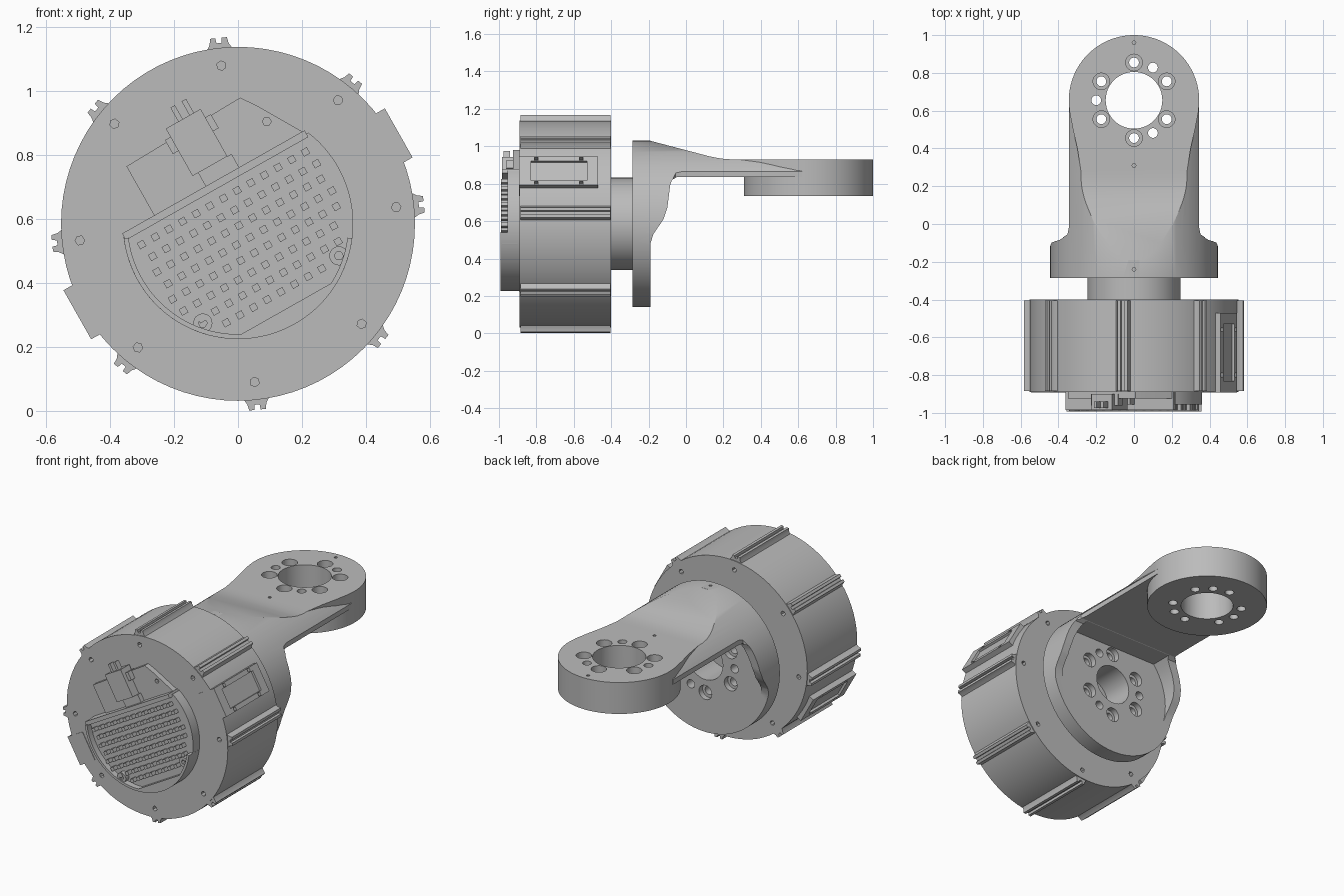
import bpy
from math import cos, sin, pi, radians, hypot

cube = bpy.data.objects.get("Cube")
if cube:
    bpy.data.objects.remove(cube, do_unlink=True)

grey = bpy.data.materials.new("plain grey")
grey.use_nodes = True
colour = (0.5, 0.5, 0.5, 1)
grey.diffuse_color = colour
grey.node_tree.nodes["Principled BSDF"].inputs["Base Color"].default_value = colour

CZ = 0.585          # height of the motor axis
EY = 0.655          # centre of the arm's end ring
TILT = radians(29.5)  # tilt of the electronics


def circle(x, y, r, n=64, start=0.0, end=2 * pi):
    full = abs(end - start - 2 * pi) < 1e-6
    steps = n if full else n - 1
    return [(x + r * cos(start + (end - start) * i / steps),
             y + r * sin(start + (end - start) * i / steps)) for i in range(n)]


def turned(pts, angle):
    """Turn (u, v) points about the motor axis into (x, z)."""
    c, s = cos(angle), sin(angle)
    return [(u * c - v * s, CZ + u * s + v * c) for u, v in pts]


def rect(u0, u1, v0, v1):
    return [(u0, v0), (u1, v0), (u1, v1), (u0, v1)]


def prism(name, outlines, axis, a, b):
    """Extrude one or several outlines along an axis from a to b."""
    import bmesh
    place = {"x": lambda p, t: (t, p[0], p[1]),
             "y": lambda p, t: (p[0], t, p[1]),
             "z": lambda p, t: (p[0], p[1], t)}[axis]
    bm = bmesh.new()
    for pts in outlines:
        lo = [bm.verts.new(place(p, a)) for p in pts]
        hi = [bm.verts.new(place(p, b)) for p in pts]
        bm.faces.new(lo)
        bm.faces.new(hi)
        for i in range(len(pts)):
            j = (i + 1) % len(pts)
            bm.faces.new((lo[i], lo[j], hi[j], hi[i]))
    bmesh.ops.recalc_face_normals(bm, faces=bm.faces)
    mesh = bpy.data.meshes.new(name)
    bm.to_mesh(mesh)
    bm.free()
    mesh.materials.append(grey)
    ob = bpy.data.objects.new(name, mesh)
    bpy.context.collection.objects.link(ob)
    return ob


def boolean(ob, tool, how="DIFFERENCE"):
    mod = ob.modifiers.new("cut", "BOOLEAN")
    mod.operation, mod.object, mod.solver = how, tool, "EXACT"
    bpy.context.view_layer.objects.active = ob
    bpy.ops.object.modifier_apply(modifier=mod.name)
    bpy.data.objects.remove(tool, do_unlink=True)


# Motor housing with screw holes beside each rib
rib_angles = [radians(6 + 45 * k) for k in range(8)]
housing = prism("motor_housing", [circle(0, CZ, 0.553, 80)], "y", -0.89, -0.40)
holes = [turned(circle(0.497, 0, 0.015, 6), a) for a in rib_angles]
for y0, y1 in ((-0.95, -0.85), (-0.44, -0.35)):
    boolean(housing, prism("cutter", holes, "y", y0, y1))

# Grooved ribs along the housing
rib = [(0.54, -0.045), (0.565, -0.03), (0.584, -0.026), (0.584, -0.01), (0.568, -0.008),
       (0.568, 0.008), (0.584, 0.01), (0.584, 0.026), (0.565, 0.03), (0.54, 0.045)]
prism("housing_ribs", [turned(rib, a) for a in rib_angles], "y", -0.885, -0.405)

# Flat side pads with a shallow window
for name, angle in (("left_pad", TILT), ("right_pad", TILT + pi)):
    pad = prism(name, [turned(rect(0.46, 0.577, -0.088, 0.088), angle)], "y", -0.893, -0.47)
    window = turned(rect(0.563, 0.6, -0.06, 0.06), angle)
    boolean(pad, prism("cutter", [window], "y", -0.83, -0.53))
    for y in (-0.80, -0.56):
        dots = [turned(rect(0.54, 0.6, v - 0.01, v + 0.01), angle) for v in (-0.074, 0.074)]
        boolean(pad, prism("cutter", dots, "y", y - 0.01, y + 0.01))

# Heat sink: trimmed disc, pins, solid lower segment and raised rim
R = 0.36
top_v, low_v = 0.14, -0.305


def disc_slice(v0, v1, r=R, n=24):
    """Part of a disc between two chords."""
    vs = [v0 + (v1 - v0) * i / n for i in range(n + 1)]
    half = [(max(r * r - v * v, 1e-6) ** 0.5, v) for v in vs]
    return turned(half + [(-u, v) for u, v in reversed(half)], TILT)


sink = prism("heat_sink_base", [disc_slice(low_v, top_v)], "y", -0.955, -0.88)
prism("heat_sink_foot", [disc_slice(-0.3599, low_v)], "y", -0.992, -0.88)
pins = []
for row in range(8):
    v = 0.092 - row * 0.049
    for col in range(-7, 8):
        u = col * 0.049 + (row % 2) * 0.012
        if hypot(u, v) < 0.325:
            pins.append(turned(rect(u - 0.011, u + 0.011, v - 0.011, v + 0.011), TILT))
prism("heat_sink_pins", pins, "y", -0.988, -0.95)
arc = (pi * 1.04, pi * 1.96)
rim = circle(0, CZ, R, 40, *arc) + circle(0, CZ, 0.345, 40, *arc)[::-1]
prism("heat_sink_rim", [rim], "y", -0.992, -0.88)
prism("heat_sink_wall", [turned(rect(-0.33, 0.325, top_v - 0.012, top_v + 0.012), TILT)],
      "y", -0.985, -0.88)

# Screw bosses at the edge of the heat sink
for i, (x, z) in enumerate(((0.315, 0.485), (-0.11, 0.275))):
    boss = prism("screw_boss_%d" % i, [circle(x, z, 0.03, 16)], "y", -0.985, -0.9)
    boolean(boss, prism("cutter", [circle(x, z, 0.014, 6)], "y", -1.0, -0.96))

# Circuit board with its plug
board = [(-0.215, 0.13), (-0.215, 0.328), (0.2, 0.34), (0.235, 0.29), (0.33, 0.13)]
plate = prism("circuit_board", [turned(board, TILT)], "y", -0.925, -0.88)
boolean(plate, prism("cutter", [circle(0.09, 0.905, 0.014, 6)], "y", -0.95, -0.9))
prism("plug_body", [turned(rect(-0.05, 0.075, 0.20, 0.37), TILT)], "y", -0.985, -0.9)
prism("plug_collar", [turned(rect(-0.07, 0.095, 0.29, 0.34), TILT)], "y", -0.96, -0.9)
prism("plug_pins", [turned(rect(u, u + 0.016, 0.36, 0.42), TILT) for u in (-0.005, 0.035)],
      "y", -0.975, -0.94)
prism("plug_lead", [turned(rect(-0.03, 0.09, 0.15, 0.2), TILT)], "y", -0.955, -0.9)

# Output collar
collar = prism("output_collar", [circle(0, CZ, 0.247)], "y", -0.41, -0.28)
boolean(collar, prism("cutter", [circle(0, CZ, 0.12, 48)], "y", -0.38, -0.2))

# Bracket: round bar trimmed by its side profile and its plan
bracket = prism("bracket", [circle(0, CZ, 0.445, 96)], "y", -0.285, 0.62)
side = [(-0.3, 0.1), (-0.19, 0.1), (-0.19, 0.48), (-0.175, 0.53), (-0.12, 0.61),
        (-0.1, 0.67), (-0.085, 0.79), (-0.075, 0.82), (-0.05, 0.835), (0.7, 0.835),
        (0.7, 0.93), (0.24, 0.93), (0.19, 0.934), (0.13, 0.945), (-0.19, 1.029),
        (-0.21, 1.05), (-0.3, 1.05)]
boolean(bracket, prism("cutter", [side], "x", -0.6, 0.6), "INTERSECT")
edge = [(0.46, -0.3), (0.46, -0.13), (0.44, -0.095), (0.42, -0.08), (0.375, -0.07),
        (0.352, -0.055), (0.345, -0.02), (0.345, 0.7)]
plan = edge + [(-x, y) for x, y in reversed(edge)]
boolean(bracket, prism("cutter", [plan], "z", 0, 1.2), "INTERSECT")

# Hollow behind the bracket's round plate
t = math_half = 0.68
hollow = circle(0, CZ, 0.395, 48, pi - t, 2 * pi + t)
boolean(bracket, prism("cutter", [hollow], "y", -0.19, -0.0501))

# Arm flare and end ring
flare_edge = [(0.27, 0.2), (0.284, 0.3), (0.3, 0.4), (0.323, 0.5), (0.342, 0.6)]
flare = flare_edge + [(-x, y) for x, y in reversed(flare_edge)]
boolean(bracket, prism("cutter", [flare], "z", 0.835, 0.93), "UNION")
boolean(bracket, prism("cutter", [circle(0, EY, 0.345, 96)], "z", 0.735, 0.93), "UNION")


def bolt_ring(cx, cy, r, count, first, dist=0.2):
    return [circle(cx + dist * cos(first + 2 * pi * k / count),
                   cy + dist * sin(first + 2 * pi * k / count), r, 20) for k in range(count)]


# Bores and bolt holes: end ring (vertical), then round plate (along the axis)
for axis, c, bore, sink_a, sink_b, a, b in (("z", EY, 0.15, 0.79, 1.0, 0.7, 1.0),
                                           ("y", CZ, 0.12, -0.225, -0.15, -0.35, -0.15)):
    through = [circle(0, c, bore, 48)] + bolt_ring(0, c, 0.026, 6, pi / 6)
    through += bolt_ring(0, c, 0.026, 3, pi / 3)
    boolean(bracket, prism("cutter", through, axis, a, b))
    boolean(bracket, prism("cutter", bolt_ring(0, c, 0.044, 6, pi / 6), axis, sink_a, sink_b))
dowels = [circle(0, y, 0.01, 8) for y in (0.96, 0.31, -0.24)]
boolean(bracket, prism("cutter", dowels, "z", 0.9, 1.1))

# Smooth round surfaces, keep hard edges
bpy.ops.object.select_all(action="DESELECT")
for ob in bpy.context.collection.objects:
    if ob.type == "MESH":
        ob.select_set(True)
        bpy.context.view_layer.objects.active = ob
bpy.ops.object.shade_smooth_by_angle(angle=radians(30))
